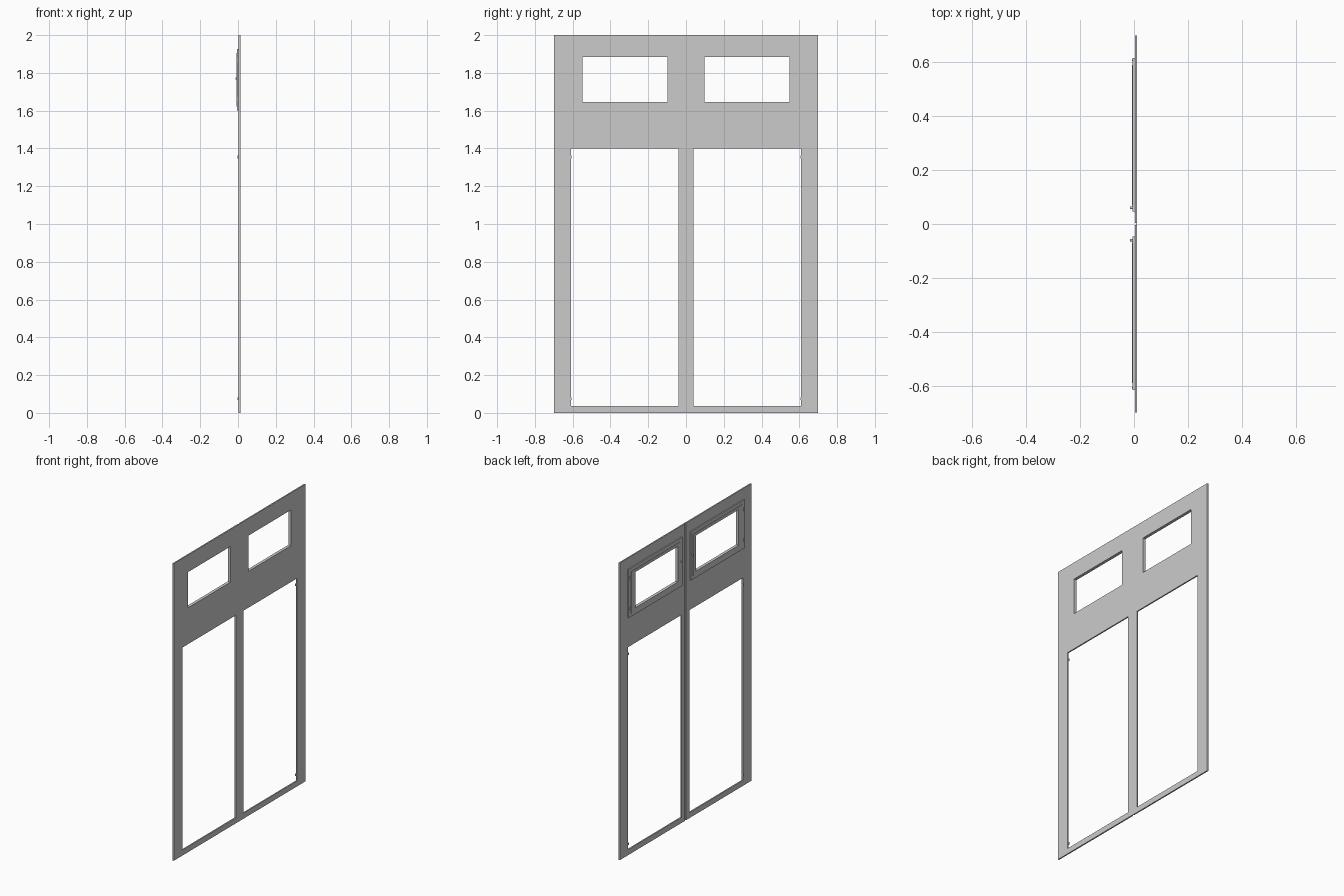
import bpy, bmesh
from mathutils import Matrix

if "Cube" in bpy.data.objects:
    bpy.data.objects.remove(bpy.data.objects["Cube"])


def plate(name, ys, zs, holes, x0, x1, side):
    """Flat sheet in the YZ plane made of grid cells, skipping hole cells, then extruded along x."""
    bm = bmesh.new()
    grid = [[bm.verts.new((x0, side * y, z)) for z in zs] for y in ys]
    for i in range(len(ys) - 1):
        for j in range(len(zs) - 1):
            if (i, j) not in holes:
                bm.faces.new((grid[i][j], grid[i + 1][j], grid[i + 1][j + 1], grid[i][j + 1]))
    bmesh.ops.delete(bm, geom=[v for v in bm.verts if not v.link_faces], context='VERTS')
    ext = bmesh.ops.extrude_face_region(bm, geom=bm.faces[:], use_keep_orig=True)
    verts = [g for g in ext['geom'] if isinstance(g, bmesh.types.BMVert)]
    bmesh.ops.translate(bm, verts=verts, vec=(x1 - x0, 0, 0))
    bmesh.ops.recalc_face_normals(bm, faces=bm.faces[:])
    return finish(bm, name)


def cylinder(name, pos, r, length, axis):
    bm = bmesh.new()
    rot = Matrix.Rotation(1.5707963, 4, 'Y') if axis == 'x' else Matrix.Identity(4)
    bmesh.ops.create_cone(bm, cap_ends=True, segments=12, radius1=r, radius2=r, depth=length,
                          matrix=Matrix.Translation(pos) @ rot)
    return finish(bm, name)


def finish(bm, name):
    mesh = bpy.data.meshes.new(name)
    bm.to_mesh(mesh)
    bm.free()
    ob = bpy.data.objects.new(name, mesh)
    bpy.context.collection.objects.link(ob)
    return ob


BACK, FACE = 0.003, 0.012       # two faces of the door sheets
HOLE = {(1, 1)}

for side, label in ((1, "right"), (-1, "left")):
    # Door leaf with a tall opening and a vent window opening
    plate(f"{label}_door_leaf", [0.004, 0.041, 0.097, 0.548, 0.61, 0.70],
          [0, 0.037, 1.40, 1.645, 1.885, 2.0],
          {(1, 1), (2, 1), (3, 1), (2, 3)}, BACK, FACE, side)

    # Vent window: flat surround with a raised inner frame
    plate(f"{label}_vent_surround", [0.046, 0.068, 0.59, 0.616], [1.60, 1.622, 1.904, 1.926],
          HOLE, -0.005, BACK, side)
    plate(f"{label}_vent_frame", [0.068, 0.097, 0.548, 0.59], [1.622, 1.645, 1.885, 1.904],
          HOLE, -0.008, BACK, side)

    # Small latch knob on the vent and its hinge pins
    cylinder(f"{label}_vent_knob", (-0.0095, side * 0.06, 1.77), 0.005, 0.009, 'x')
    for k, z in enumerate((1.66, 1.865)):
        cylinder(f"{label}_vent_hinge_{k}", (-0.004, side * 0.608, z), 0.004, 0.02, 'z')

    # Door hinge pins at the outer edge of the tall opening
    for k, z in enumerate((0.075, 1.355)):
        cylinder(f"{label}_door_hinge_{k}", (0.002, side * 0.609, z), 0.004, 0.014, 'z')

# Thin lip covering the seam between the leaves
plate("centre_lip", [-0.004, 0.004], [0, 2.0], set(), FACE - 0.002, FACE, 1)
